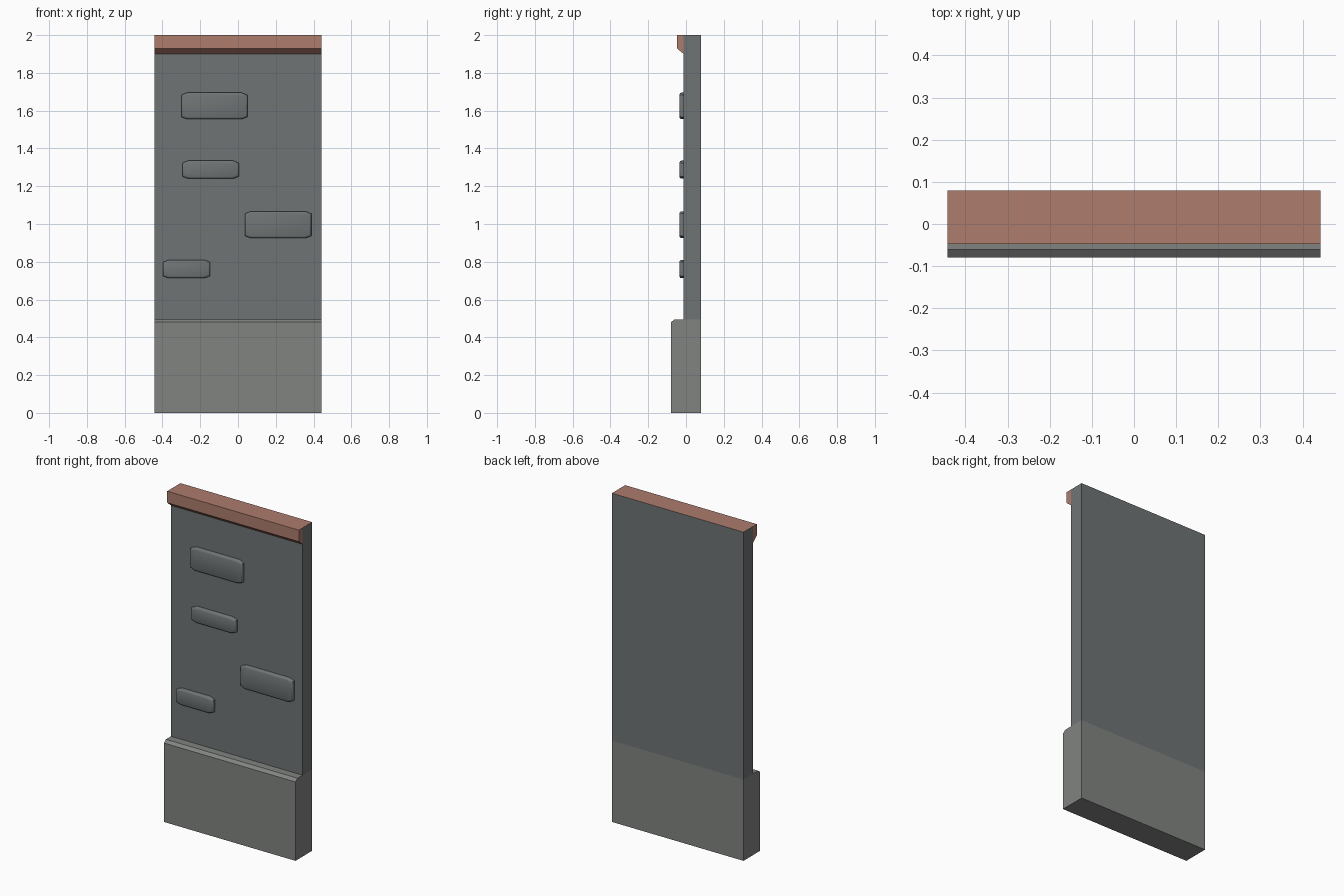
import bpy, bmesh

if "Cube" in bpy.data.objects:
    bpy.data.objects.remove(bpy.data.objects["Cube"])

HALF = 0.443      # half width of the wall panel
FACE = -0.012     # y of the wall's front face
BACK = 0.08


def material(name, rgb):
    m = bpy.data.materials.new(name)
    m.diffuse_color = (*rgb, 1)
    m.use_nodes = True
    m.node_tree.nodes["Principled BSDF"].inputs["Base Color"].default_value = m.diffuse_color
    return m


def finish(bm, name, mats):
    bmesh.ops.recalc_face_normals(bm, faces=bm.faces)
    me = bpy.data.meshes.new(name)
    bm.to_mesh(me)
    bm.free()
    ob = bpy.data.objects.new(name, me)
    bpy.context.collection.objects.link(ob)
    for m in mats:
        me.materials.append(m)
    return ob


def extrude_profile(name, yz, mats):
    """Sweep a (y, z) side profile across the full width."""
    bm = bmesh.new()
    f = bm.faces.new([bm.verts.new((-HALF, y, z)) for y, z in yz])
    ext = bmesh.ops.extrude_face_region(bm, geom=[f])
    verts = [v for v in ext["geom"] if isinstance(v, bmesh.types.BMVert)]
    bmesh.ops.translate(bm, verts=verts, vec=(2 * HALF, 0, 0))
    return finish(bm, name, mats)


def brick(name, x0, x1, z0, z1):
    """Raised stone: clipped corners, rounded front rim, sunk into the wall."""
    def ring(y, inset, cx, cz):
        a, b, c, d = x0 + inset, x1 - inset, z0 + inset, z1 - inset
        pts = [(a + cx, c), (b - cx, c), (b, c + cz), (b, d - cz),
               (b - cx, d), (a + cx, d), (a, d - cz), (a, c + cz)]
        return [bm.verts.new((x, y, z)) for x, z in pts]

    bm = bmesh.new()
    rings = [ring(FACE + 0.002, 0, 0.03, 0.012), ring(-0.026, 0, 0.03, 0.012),
             ring(-0.032, 0.003, 0.029, 0.012), ring(-0.035, 0.010, 0.027, 0.011)]
    for r, s in zip(rings, rings[1:]):
        for i in range(8):
            j = (i + 1) % 8
            bm.faces.new((r[i], r[j], s[j], s[i]))
    bm.faces.new(rings[0][::-1])
    bm.faces.new(rings[-1])
    ob = finish(bm, name, [wall_grey])
    bpy.ops.object.select_all(action='DESELECT')
    bpy.context.view_layer.objects.active = ob
    ob.select_set(True)
    bpy.ops.object.shade_smooth_by_angle(angle=0.9)


wall_grey = material("wall_grey", (0.16, 0.175, 0.178))
base_grey = material("base_grey", (0.22, 0.23, 0.22))
clay = material("clay", (0.42, 0.20, 0.155))

# Plinth with chamfered top front edge
extrude_profile("plinth", [(-0.08, 0), (BACK, 0), (BACK, 0.495), (FACE, 0.495),
                           (-0.06, 0.495), (-0.08, 0.48)], [base_grey])

# Wall slab, only its top face is clay coloured
wall = extrude_profile("wall", [(FACE, 0.495), (BACK, 0.495), (BACK, 2), (FACE, 2)],
                       [wall_grey, clay])
for p in wall.data.polygons:
    if p.normal.z > 0.9:
        p.material_index = 1

# Coping strip along the top front edge, sloped underneath
extrude_profile("coping", [(FACE, 1.9), (FACE, 2), (-0.048, 2), (-0.048, 1.93)], [clay])

# Raised bricks: x min, x max, z min, z max
for i, b in enumerate([(-0.30, 0.05, 1.555, 1.695), (-0.295, 0.005, 1.24, 1.335),
                       (0.037, 0.388, 0.925, 1.067), (-0.398, -0.147, 0.713, 0.81)]):
    brick(f"brick_{i + 1}", *b)
